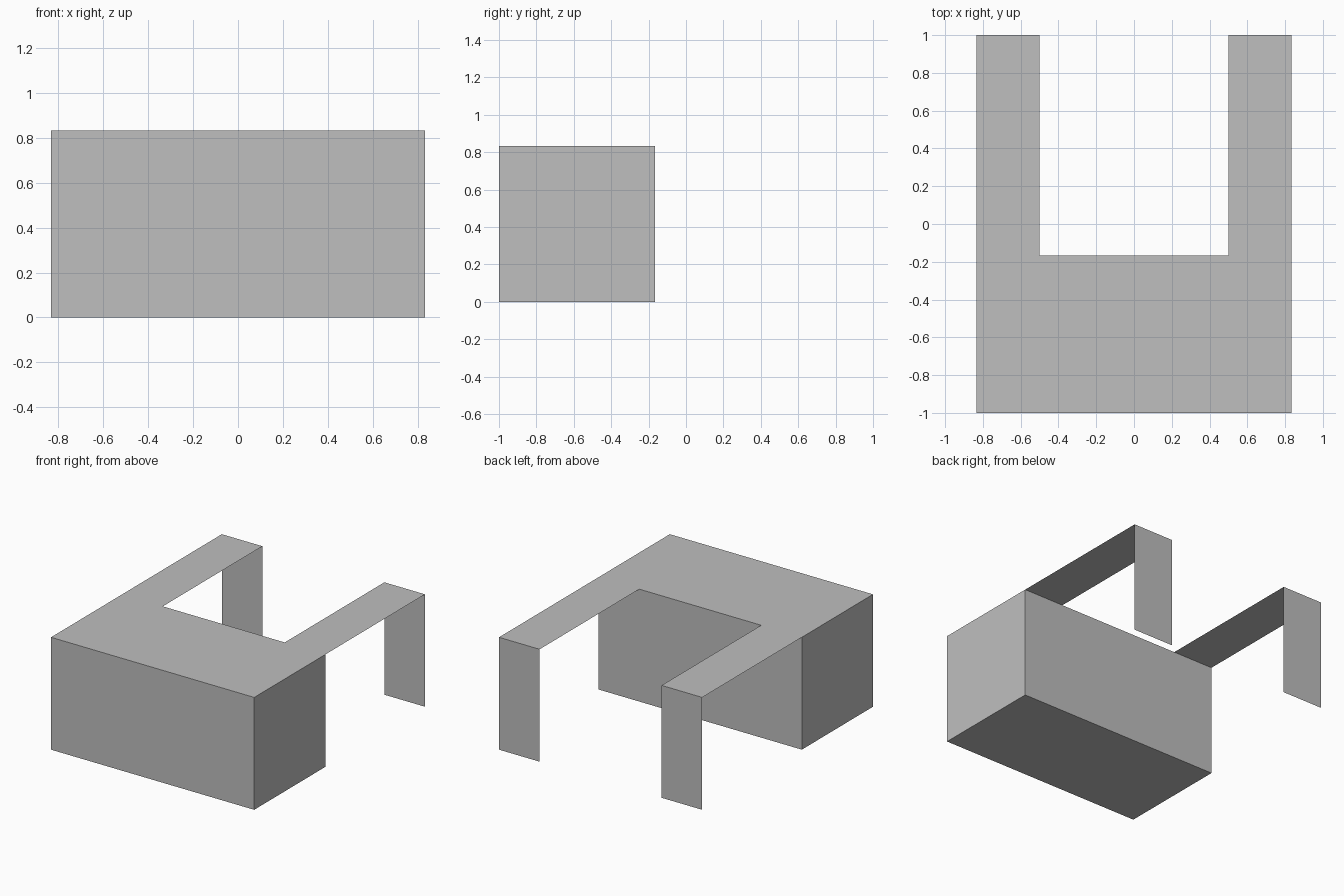
import bpy
import bmesh
from mathutils import Matrix, Vector

HALF_W = 0.833   # half width and also the height
INNER = 0.5      # inner edge of the arms
WALL_Y = -0.167  # back wall of the main block

cube = bpy.data.objects.get("Cube")
if cube:
    bpy.data.objects.remove(cube, do_unlink=True)

grey = bpy.data.materials.new("plain_grey")
grey.use_nodes = True
colour = (0.52, 0.52, 0.52, 1)
grey.diffuse_color = colour
grey.node_tree.nodes["Principled BSDF"].inputs["Base Color"].default_value = colour


def add_object(name, bm):
    mesh = bpy.data.meshes.new(name)
    bm.to_mesh(mesh)
    bm.free()
    mesh.materials.append(grey)
    obj = bpy.data.objects.new(name, mesh)
    bpy.context.collection.objects.link(obj)
    return obj


# Main block: a closed box at the front
bm = bmesh.new()
size = Vector((2 * HALF_W, WALL_Y + 1, HALF_W))
centre = Vector((0, (WALL_Y - 1) / 2, HALF_W / 2))
bmesh.ops.create_cube(bm, size=1, matrix=Matrix.LocRotScale(centre, None, size))
add_object("main_block", bm)


# Thin sheet swept across the arm width along a side profile of (y, z) points
def add_strip(name, profile):
    bm = bmesh.new()
    rows = [[bm.verts.new((x, y, z)) for x in (INNER, HALF_W)] for y, z in profile]
    for a, b in zip(rows, rows[1:]):
        bm.faces.new((a[0], a[1], b[1], b[0]))
    obj = add_object(name, bm)
    mirror = obj.modifiers.new("mirror", 'MIRROR')
    mirror.use_axis[0] = True
    mirror.use_mirror_merge = False


# Flat arms reaching back from the roof, and the legs hanging from their ends
add_strip("roof_arms", [(WALL_Y, HALF_W), (1, HALF_W)])
add_strip("back_legs", [(1, HALF_W), (1, 0)])
